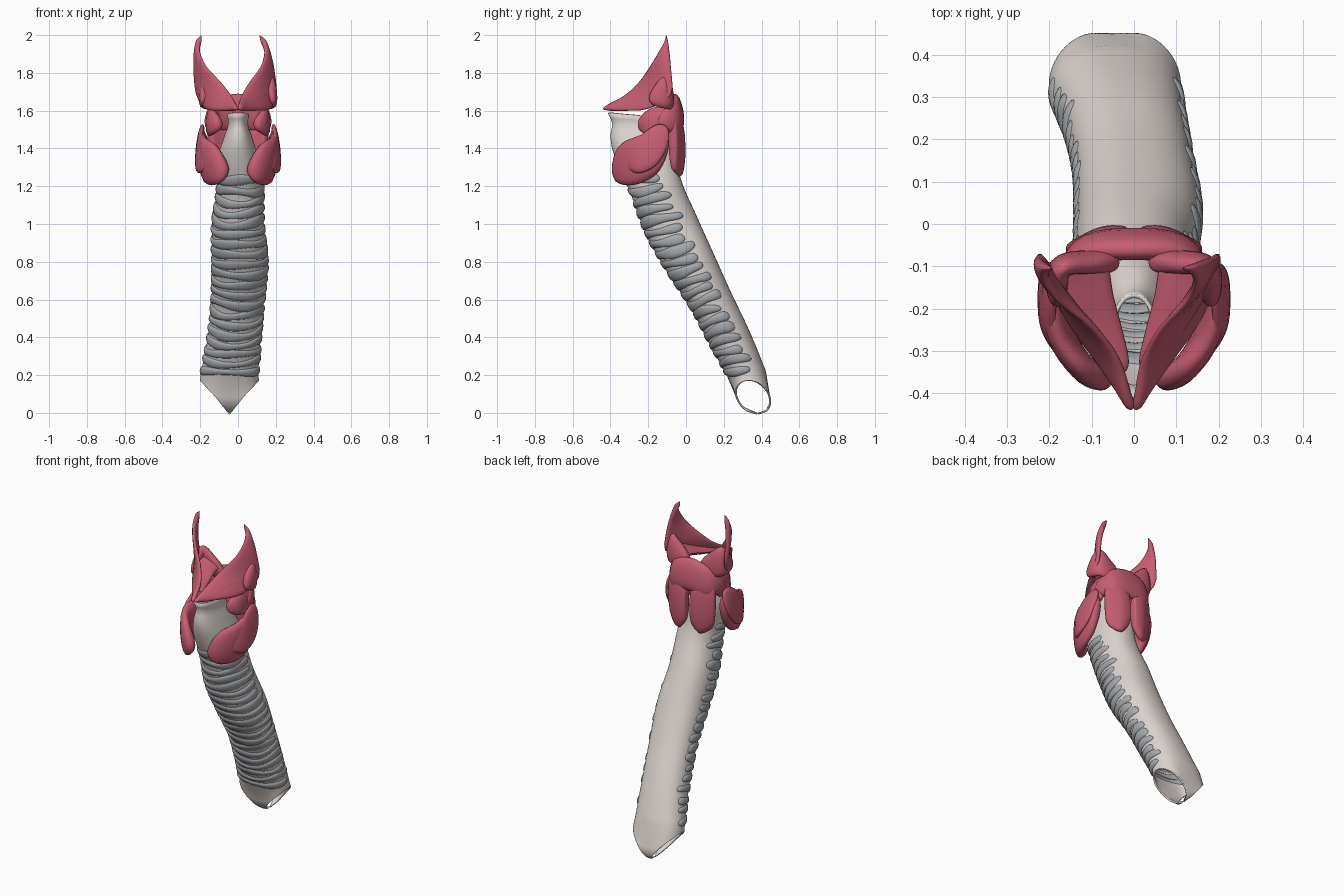
import bpy, bmesh, math, random
from mathutils import Vector as V

if "Cube" in bpy.data.objects:
    bpy.data.objects.remove(bpy.data.objects["Cube"])

random.seed(4)


def material(name, col):
    m = bpy.data.materials.new(name)
    m.diffuse_color = (*col, 1)
    m.use_nodes = True
    m.node_tree.nodes["Principled BSDF"].inputs["Base Color"].default_value = m.diffuse_color
    return m


RED = material("red_cartilage", (0.57, 0.11, 0.17))
PALE = material("pale_tissue", (0.72, 0.66, 0.63))
GREY = material("grey_cartilage", (0.38, 0.40, 0.42))


def loft(name, loops, mat, caps=True):
    """Skin a list of closed loops."""
    bm = bmesh.new()
    rows = [[bm.verts.new(p) for p in loop] for loop in loops]
    n = len(rows[0])
    for r, q in zip(rows, rows[1:]):
        for j in range(n):
            bm.faces.new((r[j], r[(j + 1) % n], q[(j + 1) % n], q[j]))
    if caps:
        bm.faces.new(rows[0])
        bm.faces.new(rows[-1])
    bmesh.ops.recalc_face_normals(bm, faces=bm.faces)
    me = bpy.data.meshes.new(name)
    bm.to_mesh(me)
    bm.free()
    me.shade_smooth()
    me.materials.append(mat)
    ob = bpy.data.objects.new(name, me)
    bpy.context.collection.objects.link(ob)
    return ob


def spline(pts, u):
    """Catmull-Rom through a list of vectors, u in 0..1."""
    k = u * (len(pts) - 1)
    i = min(int(k), len(pts) - 2)
    t = k - i
    b, c = pts[i], pts[i + 1]
    a = pts[i - 1] if i else b * 2 - c
    d = pts[i + 2] if i + 2 < len(pts) else c * 2 - b
    return (b * 2 + (c - a) * t + (a * 2 - b * 5 + c * 4 - d) * t ** 2
            + (b * 3 - a - c * 3 + d) * t ** 3) * 0.5


def slab(name, edges, thick, mat, steps=28, sides=16, p=6):
    """Rounded plate swept between a lower and an upper edge curve."""
    low = [V(e[0]) for e in edges]
    top = [V(e[1]) for e in edges]
    loops = []
    for i in range(steps + 1):
        u = 0.5 - 0.5 * math.cos(math.pi * i / steps)
        b, t = spline(low, u), spline(top, u)
        u0, u1 = max(0, u - 0.02), min(1, u + 0.02)
        tan = spline(low, u1) + spline(top, u1) - spline(low, u0) - spline(top, u0)
        f = max(0.03, (1 - abs(2 * u - 1) ** p) ** 0.5)
        h = (t - b) / 2
        nrm = tan.cross(h).normalized() * min(thick, h.length * 1.2)
        loop = []
        for j in range(sides):
            a = 2 * math.pi * j / sides
            c, s = math.cos(a), math.sin(a)
            s = math.copysign(abs(s) ** 0.8, s)
            loop.append((b + t) / 2 + h * c * f + nrm * s * f)
        loops.append(loop)
    return loft(name, loops, mat)


# Windpipe stations, bottom to top: z, centre x, centre y, radius x, radius y, tilt
STATIONS = [((0.21, -0.045, 0.32, 0.142, 0.092, 0.15)), (0.40, -0.02, 0.23, 0.130, 0.095, 0.35),
            (0.60, 0.0, 0.13, 0.128, 0.098, 0.38), (0.80, 0.01, 0.02, 0.135, 0.115, 0.38),
            (1.00, 0.0, -0.08, 0.125, 0.125, 0.35), (1.20, 0.012, -0.16, 0.110, 0.125, 0.25),
            (1.36, 0.0, -0.215, 0.095, 0.150, 0.05), (1.46, 0.0, -0.25, 0.065, 0.140, 0.0),
            (1.53, 0.0, -0.27, 0.042, 0.110, -0.05), (1.58, 0.0, -0.29, 0.050, 0.115, -0.1)]


def st_vec(z):
    for lo, hi in zip(STATIONS, STATIONS[1:]):
        if z <= hi[0]:
            break
    i = STATIONS.index(lo)
    k = i + (z - lo[0]) / (hi[0] - lo[0])
    u = max(0, min(1, k / (len(STATIONS) - 1)))
    return spline([V(s) for s in STATIONS], u)


def wall(z, a, grow=0.0):
    """Point on the windpipe wall; a = 0 is the front."""
    _, cx, cy, rx, ry, s = st_vec(z)
    c, d = math.cos(a), math.sin(a)
    return V((cx + (rx + grow) * math.copysign(abs(d) ** 0.9, d),
              cy - (ry + grow) * math.copysign(abs(c) ** 0.9, c), z - s * ry * c))


def fork(a, k):
    """Lower end: k = 0 is the forked rim, k = 1 joins the straight wall."""
    q = abs(math.sin(a))
    p = q + max(0, 0.55 - q) * k
    side = math.copysign(math.sqrt(max(0, 1 - (2 * p - 1) ** 2)), -math.cos(a))
    pt = V((-0.045 + 0.146 * math.sin(a), 0.38 - 0.05 * p + 0.082 * side, 0.17 * p))
    return pt.lerp(wall(0.21, a), 0.4 * k * min(1, max(0, (q - 0.4) * 2)))


# Windpipe tube whose lower end forks into two side openings
SEG = 64
angles = [2 * math.pi * j / SEG for j in range(SEG)]
loops = [[fork(a, k / 6) for a in angles] for k in range(7)]
loops += [[wall(0.21 + 1.37 * i / 50, a) for a in angles] for i in range(51)]
tube = loft("windpipe", loops, PALE, caps=False)
sol = tube.modifiers.new("wall", "SOLIDIFY")
sol.thickness = 0.01
sol.offset = -1

# Irregular open cartilage rings round the front of the windpipe
COUNT = 20
for i in range(COUNT):
    z = 0.23 + 1.02 * i / (COUNT - 1)
    l, r = (math.radians(random.uniform(102, 124)) for _ in "lr")
    ph, amp = random.uniform(0, 6.28), random.uniform(0.003, 0.011)
    half = random.uniform(0.021, 0.026)
    edges = []
    for k in range(13):
        a = -l + (l + r) * k / 12
        w = amp * math.sin(2.2 * a + ph)
        h = half * (1 + 0.22 * math.sin(3 * a + 2 * ph))
        edges.append((wall(z + w - h, a, 0.007), wall(z + w + h, a, 0.007)))
    slab("windpipe_ring", edges, 0.0125, GREY, steps=32, sides=10, p=20)


# Red throat cartilages, one set per side
def both(name, edges, thick, lean=0.0, p=6):
    for s, side in ((1, "right"), (-1, "left")):
        pts = [[(s * x - lean * (z - 1.6), y, z) for x, y, z in e] for e in edges]
        slab(f"{name}_{side}", pts, thick, RED, p=p)


both("upper_horn", [((0.005, -0.43, 1.60), (0.003, -0.445, 1.615)),
                    ((0.09, -0.32, 1.60), (0.025, -0.33, 1.675)),
                    ((0.17, -0.20, 1.61), (0.075, -0.25, 1.75)),
                    ((0.21, -0.08, 1.68), (0.145, -0.19, 1.835)),
                    ((0.208, -0.08, 1.82), (0.175, -0.145, 1.91)),
                    ((0.185, -0.09, 1.93), (0.174, -0.117, 1.96)),
                    ((0.155, -0.102, 1.998), (0.154, -0.106, 2.0))], 0.015, lean=0.1, p=30)

# Sloping inner sheet between horn and airway
both("inner_fold", [((0.005, -0.34, 1.63), (0.04, -0.36, 1.63)),
                    ((0.03, -0.24, 1.65), (0.12, -0.25, 1.67)),
                    ((0.05, -0.16, 1.67), (0.17, -0.16, 1.71)),
                    ((0.06, -0.08, 1.68), (0.17, -0.09, 1.74))], 0.012, p=12)

both("upper_lobe", [((0.03, -0.09, 1.63), (0.04, -0.10, 1.68)),
                    ((0.10, -0.08, 1.60), (0.10, -0.10, 1.74)),
                    ((0.18, -0.10, 1.61), (0.17, -0.11, 1.79)),
                    ((0.19, -0.20, 1.62), (0.17, -0.19, 1.72))], 0.026)

both("side_wing", [((0.05, -0.375, 1.24), (0.05, -0.37, 1.33)),
                   ((0.11, -0.345, 1.21), (0.12, -0.345, 1.42)),
                   ((0.16, -0.26, 1.21), (0.18, -0.27, 1.46)),
                   ((0.175, -0.16, 1.26), (0.195, -0.17, 1.49)),
                   ((0.18, -0.09, 1.36), (0.185, -0.09, 1.50))], 0.032, p=9)

both("outer_flap", [((0.165, -0.32, 1.28), (0.15, -0.32, 1.39)),
                    ((0.21, -0.24, 1.27), (0.19, -0.25, 1.46)),
                    ((0.218, -0.16, 1.31), (0.19, -0.17, 1.52)),
                    ((0.212, -0.09, 1.40), (0.18, -0.09, 1.54))], 0.018)

both("side_arm", [((0.09, -0.25, 1.50), (0.09, -0.24, 1.56)),
                  ((0.14, -0.20, 1.47), (0.135, -0.19, 1.61)),
                  ((0.155, -0.09, 1.46), (0.14, -0.09, 1.63))], 0.025, p=8)

both("back_plate", [((0.012, -0.028, 1.31), (0.012, -0.035, 1.53)),
                    ((0.075, -0.032, 1.25), (0.075, -0.035, 1.56)),
                    ((0.15, -0.075, 1.29), (0.16, -0.075, 1.57))], 0.027, p=14)

# Arched block joining both sides at the back
half_arch = [((0.165, -0.16, 1.50), (0.15, -0.15, 1.59)),
             ((0.12, -0.055, 1.48), (0.11, -0.075, 1.66))]
arch = half_arch + [((0, -0.03, 1.50), (0, -0.065, 1.69))]
arch += [[(-x, y, z) for x, y, z in e] for e in reversed(half_arch)]
slab("back_arch", arch, 0.034, RED, p=10)
